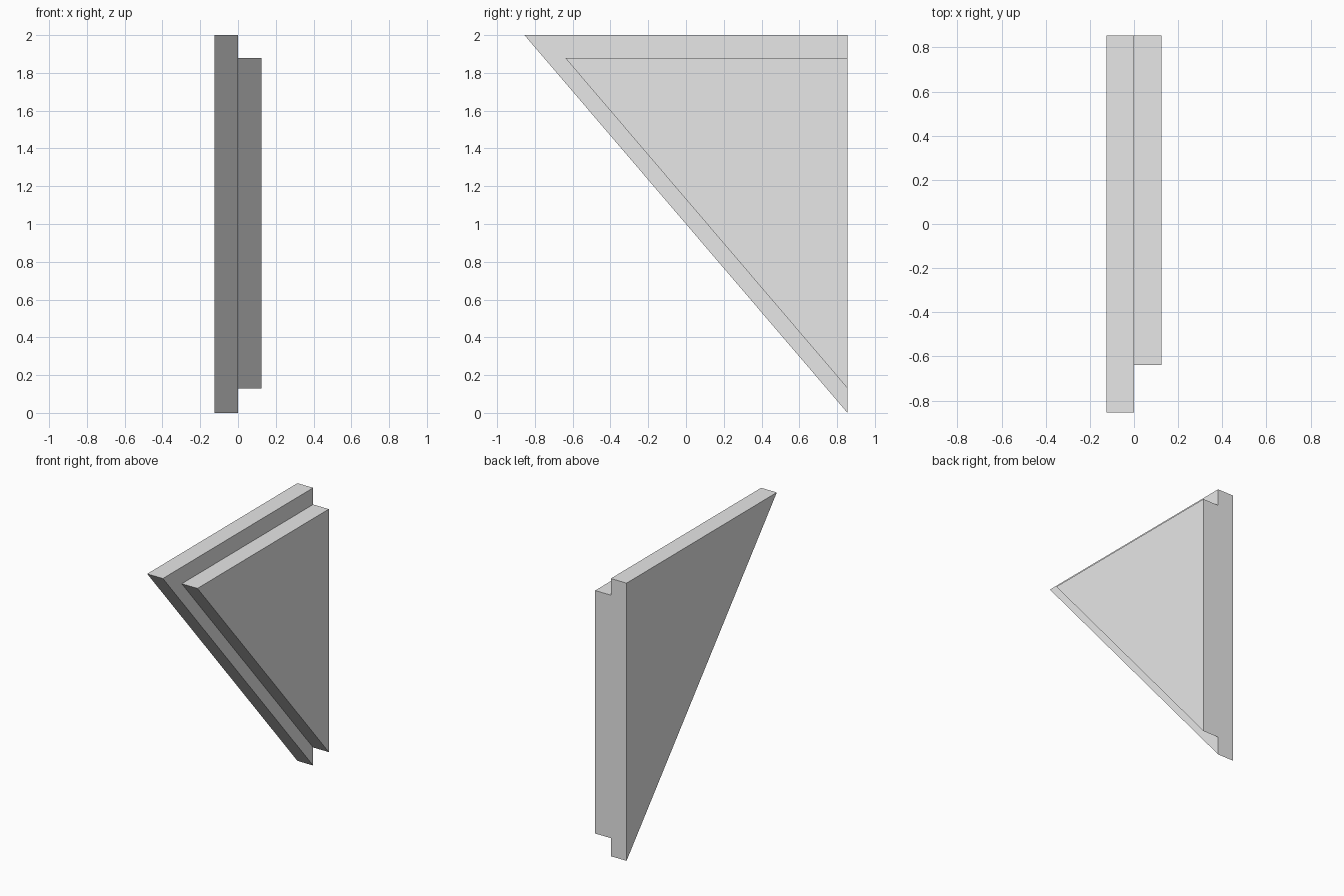
import bpy
import bmesh

cube = bpy.data.objects.get("Cube")
if cube:
    bpy.data.objects.remove(cube, do_unlink=True)

# Plain grey for the whole model
grey = bpy.data.materials.new("light_grey")
grey.use_nodes = True
colour = (0.8, 0.8, 0.8, 1)
grey.diffuse_color = colour
grey.node_tree.nodes["Principled BSDF"].inputs["Base Color"].default_value = colour


def prism(name, profile, x_start, x_end):
    """Extrude a (y, z) profile along x into a closed solid."""
    mesh = bpy.data.meshes.new(name)
    bm = bmesh.new()
    face = bm.faces.new([bm.verts.new((x_start, y, z)) for y, z in profile])
    extruded = bmesh.ops.extrude_face_region(bm, geom=[face], use_keep_orig=True)
    moved = [v for v in extruded["geom"] if isinstance(v, bmesh.types.BMVert)]
    bmesh.ops.translate(bm, verts=moved, vec=(x_end - x_start, 0, 0))
    bmesh.ops.recalc_face_normals(bm, faces=bm.faces)
    bm.to_mesh(mesh)
    bm.free()
    mesh.materials.append(grey)
    obj = bpy.data.objects.new(name, mesh)
    bpy.context.collection.objects.link(obj)
    return obj


back = 0.855
half = 0.125

# Large triangular plate
prism("outer_plate", [(-back, 2), (back, 2), (back, 0)], -half, 0)

# Smaller raised triangle, flush with the plate at the back
prism("raised_panel", [(-0.64, 1.88), (back, 1.88), (back, 0.13)], 0, half)
